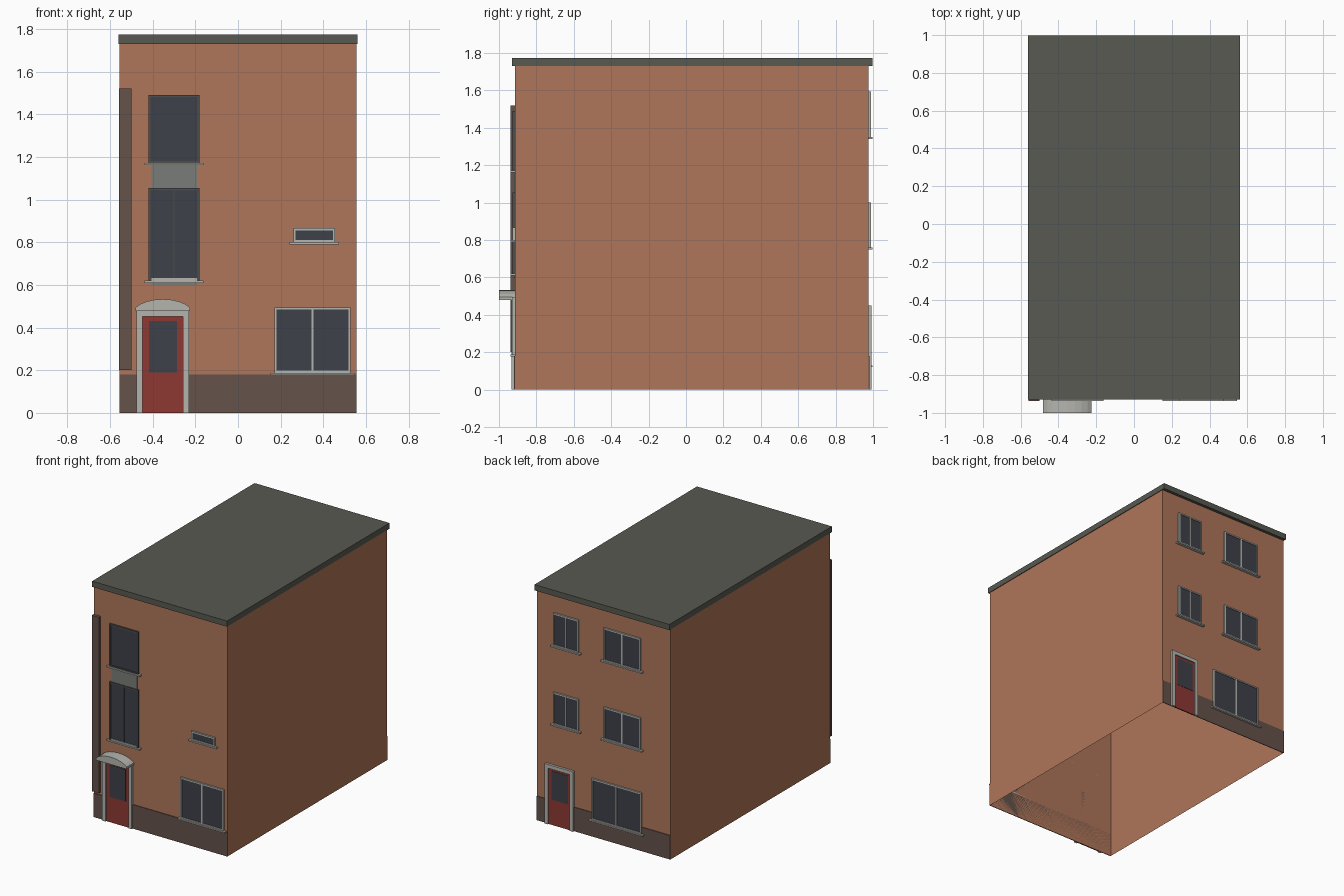
import bpy, bmesh, math

if "Cube" in bpy.data.objects:
    bpy.data.objects.remove(bpy.data.objects["Cube"])

FRONT, BACK = -0.915, 0.975   # wall planes
W, H = 0.555, 1.73


def mat(name, r, g, b):
    m = bpy.data.materials.new(name)
    m.diffuse_color = (r, g, b, 1)
    m.use_nodes = True
    m.node_tree.nodes["Principled BSDF"].inputs["Base Color"].default_value = m.diffuse_color
    return m


BRICK = mat("brick", 0.43, 0.18, 0.10)
DARK = mat("dark_brick", 0.13, 0.085, 0.07)
ROOF = mat("roofing", 0.10, 0.10, 0.085)
GLASS = mat("glass", 0.047, 0.053, 0.065)
RED = mat("red_paint", 0.27, 0.04, 0.033)
LIGHT = mat("light_trim", 0.46, 0.46, 0.43)
PANEL = mat("grey_panel", 0.19, 0.20, 0.19)
GREY = mat("dark_trim", 0.075, 0.08, 0.08)


def finish(name, bm, m):
    bmesh.ops.recalc_face_normals(bm, faces=bm.faces)
    me = bpy.data.meshes.new(name)
    bm.to_mesh(me)
    bm.free()
    me.materials.append(m)
    ob = bpy.data.objects.new(name, me)
    bpy.context.collection.objects.link(ob)
    return ob


def add_box(bm, x0, x1, y0, y1, z0, z1):
    vs = bmesh.ops.create_cube(bm, size=1)["verts"]
    for v in vs:
        v.co = (x1 if v.co.x > 0 else x0, y1 if v.co.y > 0 else y0,
                z1 if v.co.z > 0 else z0)


def on_wall(name, back, rects, depth, m):
    """Boxes standing off the front or back wall; rects are x0, x1, z0, z1."""
    bm = bmesh.new()
    ys = (BACK, BACK + depth) if back else (FRONT - depth, FRONT)
    for x0, x1, z0, z1 in rects:
        add_box(bm, x0, x1, *ys, z0, z1)
    return finish(name, bm, m)


def window(name, back, x0, x1, z0, z1, mullion=True, trim=LIGHT, t=0.01, sill=0.018):
    on_wall(name + "_glass", back, [(x0 + t / 2, x1 - t / 2, z0 + t / 2, z1 - t / 2)], 0.008, GLASS)
    bars = [(x0, x0 + t, z0, z1), (x1 - t, x1, z0, z1),
            (x0 + t, x1 - t, z0, z0 + t), (x0 + t, x1 - t, z1 - t, z1)]
    if mullion:
        c = (x0 + x1) / 2
        bars.append((c - t / 2, c + t / 2, z0 + t, z1 - t))
    on_wall(name + "_frame", back, bars, 0.013, trim)
    on_wall(name + "_sill", back, [(x0 - sill, x1 + sill, z0 - 0.01, z0)], 0.022, LIGHT)


def door(name, back, x0, x1, top, glass):
    t = 0.028
    on_wall(name + "_leaf", back, [(x0 + t, x1 - t, 0, top - t)], 0.009, RED)
    on_wall(name + "_glass", back, [glass], 0.011, GLASS)
    on_wall(name + "_frame", back, [(x0, x0 + t, 0, top), (x1 - t, x1, 0, top),
                                    (x0 + t, x1 - t, top - t, top)], 0.018, LIGHT)


# brick shell, open underneath
bm = bmesh.new()
add_box(bm, -W, W, FRONT, BACK, 0, H)
bm.normal_update()
bmesh.ops.delete(bm, geom=[f for f in bm.faces if f.normal.z < -0.5], context="FACES")
finish("walls", bm, BRICK)

# flat roof slab
bm = bmesh.new()
add_box(bm, -0.56, 0.56, -0.93, 0.997, H, 1.773)
finish("roof", bm, ROOF)

# plinths and the vertical strip
on_wall("front_plinth", False, [(-W, W, 0, 0.18)], 0.005, DARK)
on_wall("back_plinth", True, [(-W, W, 0, 0.18)], 0.005, DARK)
on_wall("brick_strip", False, [(-0.558, -0.50, 0.20, 1.52)], 0.022, DARK)

# front windows
on_wall("stair_panel", False, [(-0.405, -0.193, 0.60, 1.47)], 0.005, PANEL)
window("stair_window_upper", False, -0.42, -0.18, 1.172, 1.49, False, GREY)
window("stair_window_lower", False, -0.42, -0.18, 0.62, 1.055, False, GREY)
on_wall("stair_window_mullion", False, [(-0.303, -0.297, 0.63, 1.045)], 0.011, GREY)
on_wall("stair_window_bottom_rail", False, [(-0.405, -0.193, 0.62, 0.632)], 0.015, LIGHT)
window("small_window", False, 0.26, 0.455, 0.80, 0.866, False)
window("front_wide_window", False, 0.17, 0.527, 0.188, 0.495)

# back windows
for label, z0, z1 in (("middle", 0.76, 1.0), ("upper", 1.35, 1.595)):
    window("back_narrow_window_" + label, True, 0.204, 0.413, z0, z1)
    window("back_window_" + label, True, -0.31, -0.005, z0, z1)
window("back_wide_window", True, -0.318, 0.095, 0.13, 0.438)

# doors
door("front_door", False, -0.475, -0.23, 0.48, (-0.418, -0.285, 0.19, 0.43))
door("back_door", True, 0.243, 0.48, 0.45, (0.29, 0.427, 0.19, 0.405))

# arched canopy over the front door
bm = bmesh.new()
cx, half, n = -0.3525, 0.128, 8
pts = [(cx - half, 0.478)]
for i in range(n + 1):
    a = math.pi * (0.85 - 0.70 * i / n)
    k = (math.sin(a) - math.sin(0.15 * math.pi)) / (1 - math.sin(0.15 * math.pi))
    pts.append((cx + half * math.cos(a) / math.cos(0.15 * math.pi), 0.494 + 0.039 * k))
pts.append((cx + half, 0.478))
face = bm.faces.new([bm.verts.new((x, FRONT, z)) for x, z in pts])
ext = bmesh.ops.extrude_face_region(bm, geom=[face])["geom"]
for v in ext:
    if isinstance(v, bmesh.types.BMVert):
        v.co.y = -1.0
if not face.is_valid or len(bm.faces) < len(pts) + 2:
    bm.faces.new([v for v in bm.verts if v.co.y > -0.95])
finish("door_canopy", bm, LIGHT)
